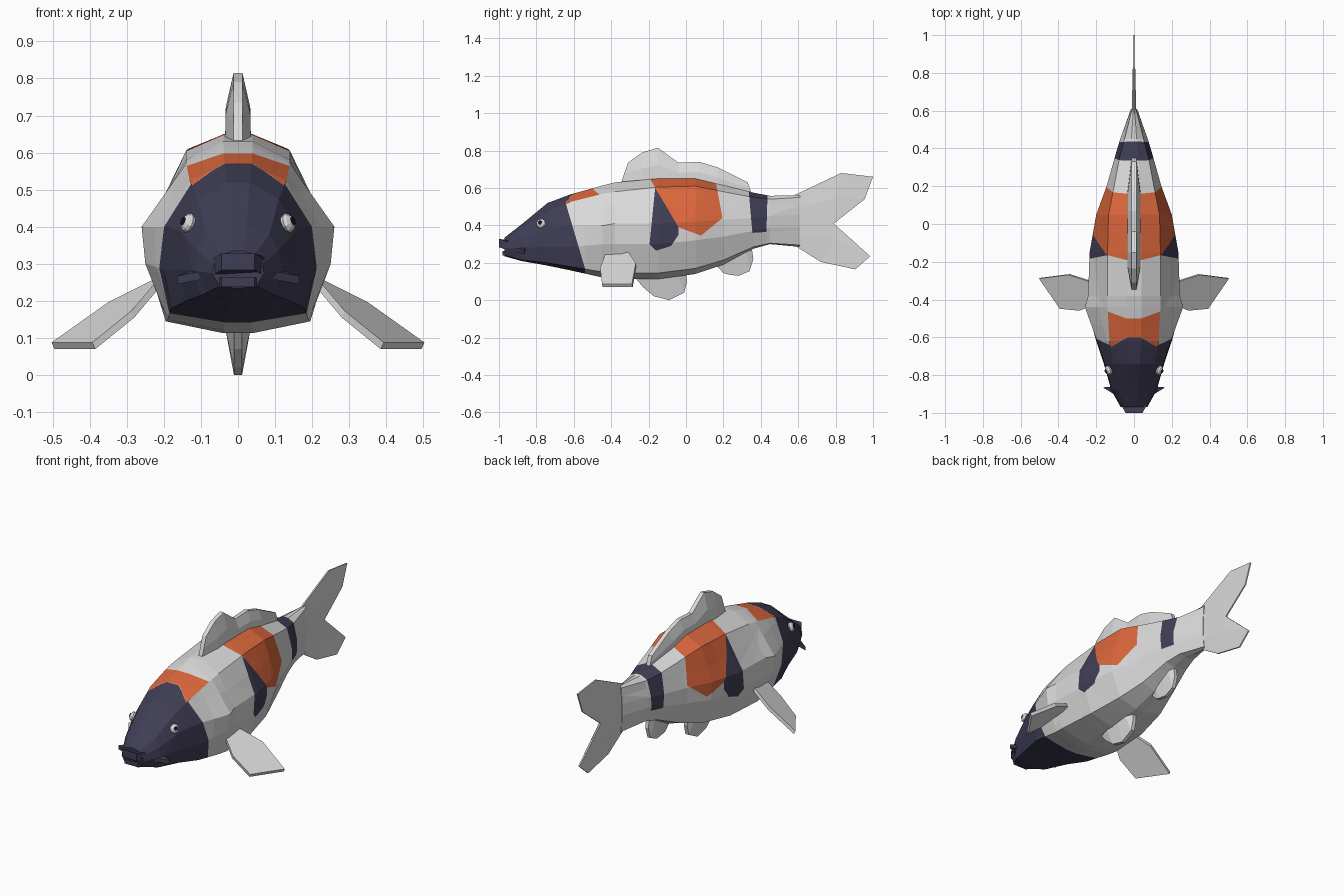
import bpy, bmesh
from mathutils import Vector, Matrix

if "Cube" in bpy.data.objects:
    bpy.data.objects.remove(bpy.data.objects["Cube"])


def material(name, rgb):
    m = bpy.data.materials.new(name)
    m.diffuse_color = (*rgb, 1)
    m.use_nodes = True
    m.node_tree.nodes["Principled BSDF"].inputs["Base Color"].default_value = m.diffuse_color
    return m


WHITE = material("white", (0.70, 0.70, 0.70))
ORANGE = material("orange", (0.72, 0.135, 0.045))
NAVY = material("dark_navy", (0.05, 0.047, 0.09))
BLACK = material("black", (0.01, 0.01, 0.012))


def finish(name, bm, *mats):
    bmesh.ops.remove_doubles(bm, verts=bm.verts, dist=1e-4)
    bmesh.ops.recalc_face_normals(bm, faces=bm.faces)
    me = bpy.data.meshes.new(name)
    bm.to_mesh(me)
    bm.free()
    for m in mats:
        me.materials.append(m)
    ob = bpy.data.objects.new(name, me)
    bpy.context.collection.objects.link(ob)
    return ob


# Body: lofted twelve-sided rings
# y, top z, shoulder x z, middle x z, lower x z, bottom x z, keel z
RINGS = [
    (-0.97, .335, .045, .325, .065, .30, .07, .275, .05, .24, .235),
    (-0.88, .405, .085, .38, .11, .335, .12, .28, .10, .215, .21),
    (-0.74, .520, .11, .475, .155, .39, .16, .285, .14, .20, .185),
    (-0.62, .565, .13, .525, .195, .40, .20, .285, .18, .18, .16),
    (-0.44, .615, .14, .57, .26, .40, .25, .30, .19, .15, .12),
    (-0.38, .630, .14, .58, .243, .41, .243, .30, .195, .145, .113),
    (-0.15, .650, .14, .605, .235, .41, .235, .30, .18, .145, .113),
    (0.05, .650, .135, .61, .20, .42, .20, .32, .145, .17, .14),
    (0.20, .615, .105, .58, .145, .43, .145, .34, .105, .215, .19),
    (0.36, .575, .075, .55, .10, .44, .10, .37, .07, .285, .275),
    (0.45, .558, .05, .54, .073, .45, .073, .39, .05, .305, .30),
    (0.61, .562, .01, .55, .016, .46, .016, .39, .01, .295, .285),
]
# Colour patches as convex side outlines (y, z): material, top strips only, outline
PATCHES = [
    (1, True, [(-.664, .50), (-.455, .50), (-.455, .557), (-.535, .629), (-.555, .62)]),
    (2, True, [(-1.2, .2), (-.93, .2), (-.664, .50), (-.555, .62), (-1.2, .7)]),
    (2, False, [(-1.2, 0), (-.54, 0), (-.54, .17), (-.645, .525), (-.70, .70), (-1.2, .7)]),
    (1, False, [(-.21, .70), (-.19, .645), (-.04, .39), (.08, .345), (.195, .44),
                (.165, .60), (.145, .70)]),
    (2, False, [(-.165, .60), (-.195, .30), (-.16, .265), (-.08, .29), (-.04, .35), (-.04, .40)]),
    (2, False, [(.325, .70), (.355, .36), (.43, .365), (.44, .70)]),
]


def edges(poly):
    return zip(poly, poly[1:] + poly[:1])


def inside(poly, y, z):
    return all((b[0] - a[0]) * (z - a[1]) - (b[1] - a[1]) * (y - a[0]) >= 0
               for a, b in edges(poly))


bm = bmesh.new()
loops = []
for y, zt, xs, zs, xm, zm, xl, zl, xb, zb, zk in RINGS:
    half = [(xs * .28, zt), (xs, zs), (xm, zm), (xl, zl), (xb, zb), (xb * .2, zk)]
    ring = half + [(-x, z) for x, z in reversed(half)]
    loops.append([bm.verts.new((x, y, z)) for x, z in ring])
for a, b in zip(loops, loops[1:]):
    for i in range(12):
        j = (i + 1) % 12
        f = bm.faces.new((a[i], a[j], b[j], b[i]))
        f.material_index = 1 if i in (0, 10, 11) else 0   # remember the back strips
bm.faces.new(loops[0])
bm.faces.new(loops[-1])
# Cut the patch borders into the skin, then colour the faces inside each outline
for _, _, poly in PATCHES:
    for a, b in edges(poly):
        if max(abs(a[0]), abs(b[0])) > 1.1:
            continue
        bmesh.ops.bisect_plane(bm, geom=bm.verts[:] + bm.edges[:] + bm.faces[:], dist=1e-5,
                               plane_co=(0, a[0], a[1]),
                               plane_no=(0, b[1] - a[1], a[0] - b[0]))
for f in bm.faces:
    c = f.calc_center_median()
    back = f.material_index == 1
    f.material_index = next((m for m, top, poly in PATCHES
                             if (back or not top) and inside(poly, c.y, c.z)), 0)
finish("body", bm, WHITE, ORANGE, NAVY)


# Centre-line fins: two mirrored sheets joined around the rim
def fin(name, rows, thick):
    bm = bmesh.new()
    n, m = len(rows), len(rows[0])
    thin = min(thick)
    grid = {}
    for s in (1, -1):
        for i, row in enumerate(rows):
            for j, (y, z) in enumerate(row):
                t = thin if j in (0, m - 1) else thick[i]
                grid[s, i, j] = bm.verts.new((s * t, y, z))
        for i in range(n - 1):
            for j in range(m - 1):
                bm.faces.new([grid[s, i + p, j + q] for p, q in ((0, 0), (0, 1), (1, 1), (1, 0))])
    rim = ([(0, j) for j in range(m)] + [(i, m - 1) for i in range(1, n)]
           + [(n - 1, j) for j in range(m - 2, -1, -1)] + [(i, 0) for i in range(n - 2, 0, -1)])
    for a, b in zip(rim, rim[1:] + rim[:1]):
        bm.faces.new((grid[(1, *a)], grid[(1, *b)], grid[(-1, *b)], grid[(-1, *a)]))
    return finish(name, bm, WHITE)


root = [(-.35, .62), (-.23, .62), (-.15, .63), (-.04, .63), (.07, .63), (.17, .60), (.355, .56)]
tip = [(-.31, .735), (-.235, .79), (-.15, .815), (-.04, .735), (.07, .74), (.17, .71), (.33, .63)]
mid = [((a + c) / 2, (b + d) / 2) for (a, b), (c, d) in zip(root, tip)]
fin("dorsal_fin", [root, mid, tip], [.035, .033, .012])
fin("tail_fin", [
    [(.58, .562), (.60, .49), (.60, .42), (.60, .35), (.59, .287)],
    [(.83, .68), (.80, .55), (.79, .41), (.79, .33), (.72, .205)],
    [(1.0, .66), (.955, .54), (.79, .41), (.985, .235), (.905, .165)]], [.012, .007, .004])
fin("pelvic_fin", [
    [(-.28, .13), (-.20, .13), (-.10, .13), (-.04, .14), (.0, .15)],
    [(-.23, .07), (-.17, .02), (-.09, .0), (-.01, .04), (.005, .10)]], [.035, .011])
fin("anal_fin", [
    [(.15, .20), (.21, .23), (.28, .26), (.32, .28), (.35, .29)],
    [(.20, .145), (.225, .138), (.28, .13), (.34, .155), (.36, .22)]], [.03, .01])


# Thick plates from an outline and an offset, optionally mirrored in x
def plate(name, pts, offset, mat, sides=(1,)):
    for s in sides:
        bm = bmesh.new()
        flip = Matrix.Diagonal((s, 1, 1))
        lo = [bm.verts.new(flip @ Vector(p)) for p in pts]
        hi = [bm.verts.new(flip @ (Vector(p) + Vector(offset))) for p in pts]
        bm.faces.new(lo)
        bm.faces.new(hi)
        for i in range(len(pts)):
            j = (i + 1) % len(pts)
            bm.faces.new((lo[i], lo[j], hi[j], hi[i]))
        finish(name if len(sides) == 1 else name + ("_right" if s > 0 else "_left"), bm, mat)


plate("pectoral_fin", [(.20, -.42, .25), (.20, -.31, .25), (.34, -.265, .18), (.495, -.285, .07),
                       (.385, -.445, .07), (.28, -.455, .155)], (.008, -.004, .018), WHITE, (1, -1))

# Mouth and barbels
lip = [(-.085, -.90), (-.07, -.955), (-.045, -1.0), (.045, -1.0), (.07, -.955), (.085, -.90)]
plate("upper_lip", [(x, y, .283 if abs(x) < .06 else .268) for x, y in lip],
      (0, 0, .045), NAVY)
plate("lower_lip", [(x, y + .02, .238) for x, y in lip], (0, 0, .025), NAVY)
plate("barbel", [(.075, -.92, .262), (.165, -.865, .245), (.11, -.86, .265)],
      (0, 0, .022), NAVY, (1, -1))

# Eyes: pale flattened ball with a dark pupil disc, facing out and forward
for s, side in ((1, "right"), (-1, "left")):
    out = Vector((s * .86, -.38, .34)).normalized()
    turn = out.to_track_quat('Z', 'Y').to_matrix().to_4x4()
    place = Matrix.Translation((s * .134, -.775, .41)) @ turn
    bm = bmesh.new()
    bmesh.ops.create_uvsphere(bm, u_segments=10, v_segments=6, radius=.027,
                              matrix=place @ Matrix.Diagonal((1, 1, .65, 1)))
    finish("eye_" + side, bm, WHITE)
    bm = bmesh.new()
    bmesh.ops.create_cone(bm, cap_ends=True, segments=10, radius1=.012, radius2=.010, depth=.006,
                          matrix=place @ Matrix.Translation((0, 0, .0165)))
    finish("pupil_" + side, bm, BLACK)
